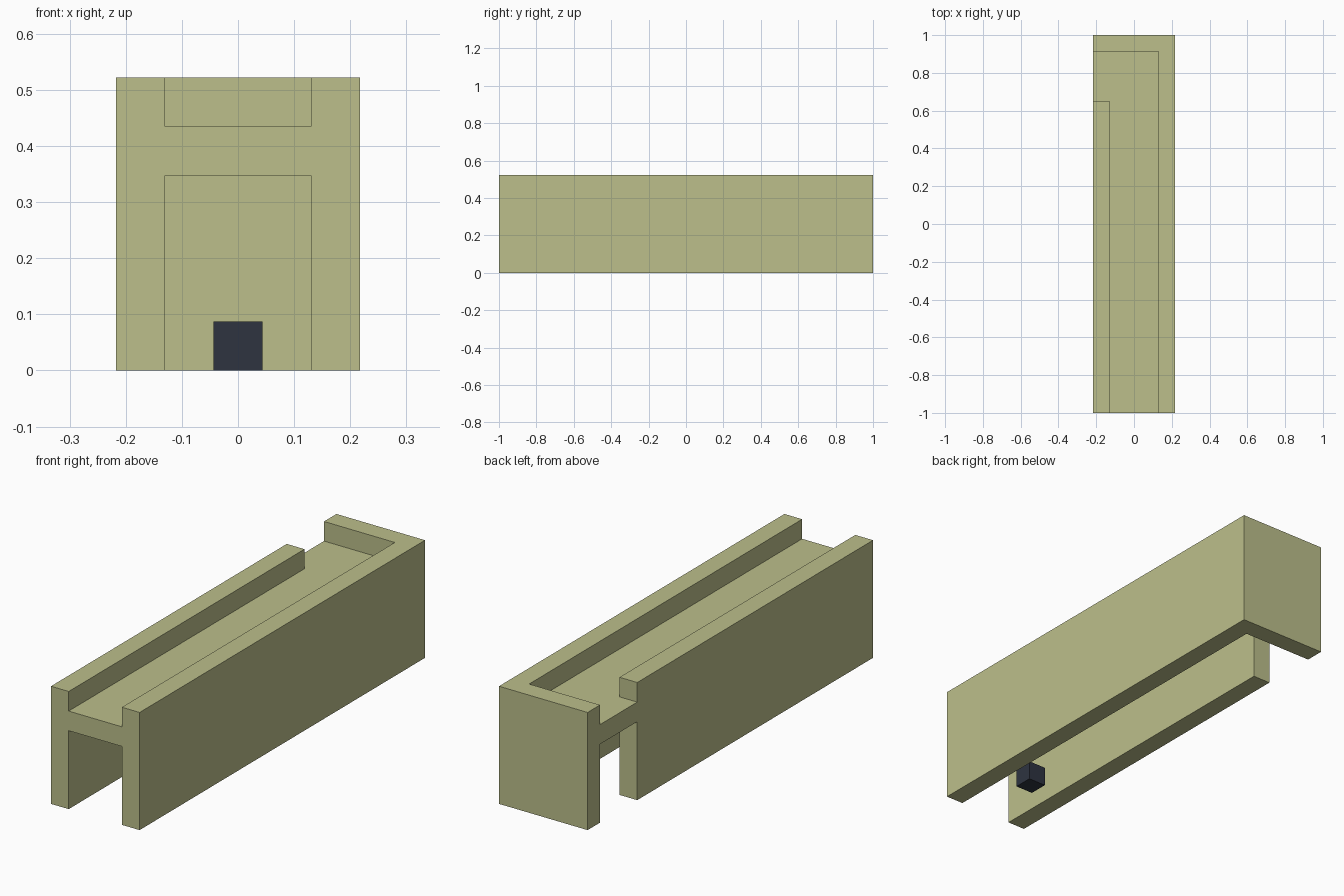
import bpy
import bmesh

if "Cube" in bpy.data.objects:
    bpy.data.objects.remove(bpy.data.objects["Cube"], do_unlink=True)

U = 2 / 23  # one wall thickness; the block is 5 x 23 x 6 of these
WIDTH, LENGTH, HEIGHT = 5 * U, 2.0, 6 * U


def linear(c):
    c /= 255
    return c / 12.92 if c <= 0.04045 else ((c + 0.055) / 1.055) ** 2.4


def material(name, rgb):
    mat = bpy.data.materials.new(name)
    mat.use_nodes = True
    colour = (*[linear(c) for c in rgb], 1)
    mat.diffuse_color = colour
    node = mat.node_tree.nodes["Principled BSDF"]
    node.inputs["Base Color"].default_value = colour
    node.inputs["Roughness"].default_value = 0.8
    return mat


def prism(name, outline, z0, z1, mat):
    """Extrude a flat outline from height z0 to z1."""
    bm = bmesh.new()
    base = bm.faces.new([bm.verts.new((x, y, z0)) for x, y in outline])
    top = bmesh.ops.extrude_face_region(bm, geom=[base])["geom"]
    verts = [v for v in top if isinstance(v, bmesh.types.BMVert)]
    bmesh.ops.translate(bm, verts=verts, vec=(0, 0, z1 - z0))
    bmesh.ops.recalc_face_normals(bm, faces=bm.faces)
    mesh = bpy.data.meshes.new(name)
    bm.to_mesh(mesh)
    bm.free()
    mesh.materials.append(mat)
    obj = bpy.data.objects.new(name, mesh)
    bpy.context.collection.objects.link(obj)
    return obj


def rectangle(x, y0, y1):
    return [(-x, y0), (x, y0), (x, y1), (-x, y1)]


olive = material("pale olive", (188, 191, 139))
slate = material("dark slate", (46, 52, 64))

# Solid block that the channels are cut from
body = prism("channel_body", rectangle(WIDTH / 2, -1, 1), 0, HEIGHT, olive)

# L-shaped channel: open at the front, and at the right side near the back wall
inner = WIDTH / 2 - U
back = 1 - U
gap = back - 3 * U
out = 0.1
channel = [(-inner, -1 - out), (inner, -1 - out), (inner, back),
           (-WIDTH / 2 - out, back), (-WIDTH / 2 - out, gap), (-inner, gap)]

# Cut below and above the floor plate
cutters = [prism("lower_channel_cutter", channel, -out, 4 * U, olive),
           prism("upper_channel_cutter", channel, 5 * U, HEIGHT + out, olive)]
bpy.context.view_layer.objects.active = body
for cutter in cutters:
    cutter.hide_render = True
    mod = body.modifiers.new(cutter.name, "BOOLEAN")
    mod.operation = "DIFFERENCE"
    mod.solver = "EXACT"
    mod.object = cutter
    bpy.ops.object.modifier_apply(modifier=mod.name)
    bpy.data.objects.remove(cutter, do_unlink=True)

# Small block hanging free in the lower channel near the front
prism("small_block", rectangle(U / 2, -1 + 3 * U, -1 + 4 * U), 0, U, slate)
